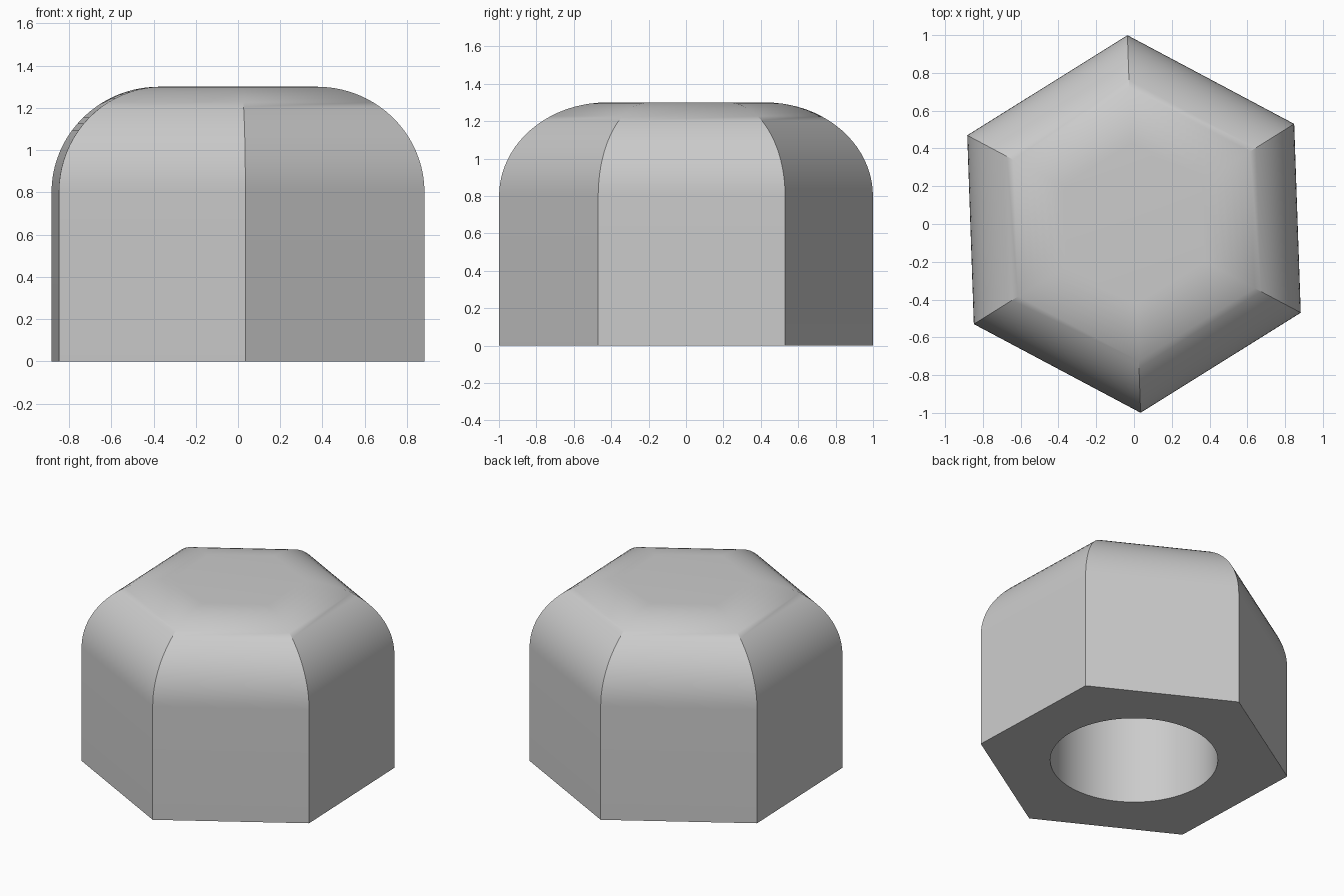
import bpy
import bmesh
import math

cube = bpy.data.objects.get("Cube")
if cube:
    bpy.data.objects.remove(cube, do_unlink=True)

SIDES, TURN = 6, math.radians(-88)
HEIGHT, ROUND = 1.30, 0.50
HOLE_RADIUS, HOLE_DEPTH, HOLE_SEGMENTS = 0.535, 0.95, 96
ROUND_STEPS = 20

steel = bpy.data.materials.new("plain grey steel")
steel.use_nodes = True
colour = (0.6, 0.6, 0.6, 1)
steel.diffuse_color = colour
steel.node_tree.nodes["Principled BSDF"].inputs["Base Color"].default_value = colour


def ring(bm, radius, z, count):
    return [bm.verts.new((radius * math.cos(TURN + math.tau * i / count),
                          radius * math.sin(TURN + math.tau * i / count), z))
            for i in range(count)]


def bridge(bm, lower, upper):
    n = len(lower)
    for i in range(n):
        j = (i + 1) % n
        bm.faces.new((lower[i], lower[j], upper[j], upper[i]))


bm = bmesh.new()

# Hexagonal walls and the rounded shoulder, ending in a flat top
base = ring(bm, 1, 0, SIDES)
previous = base
for k in range(ROUND_STEPS + 1):
    a = math.pi / 2 * k / ROUND_STEPS
    inset = ROUND * (1 - math.cos(a)) / math.cos(math.pi / SIDES)
    current = ring(bm, 1 - inset, HEIGHT - ROUND + ROUND * math.sin(a), SIDES)
    bridge(bm, previous, current)
    previous = current
bm.faces.new(previous)

# Blind round bore
mouth = ring(bm, HOLE_RADIUS, 0, HOLE_SEGMENTS)
end = ring(bm, HOLE_RADIUS, HOLE_DEPTH, HOLE_SEGMENTS)
bridge(bm, mouth, end)
bm.faces.new(end)

# Underside between the hexagon and the bore mouth
step = HOLE_SEGMENTS // SIDES
for i in range(SIDES):
    arc = [mouth[(i * step + k) % HOLE_SEGMENTS] for k in range(step + 1)]
    bm.faces.new([base[i]] + arc + [base[(i + 1) % SIDES]])

bmesh.ops.recalc_face_normals(bm, faces=bm.faces[:])
mesh = bpy.data.meshes.new("cap_nut")
bm.to_mesh(mesh)
bm.free()
mesh.materials.append(steel)

nut = bpy.data.objects.new("cap_nut", mesh)
bpy.context.collection.objects.link(nut)
bpy.ops.object.select_all(action="DESELECT")
nut.select_set(True)
bpy.context.view_layer.objects.active = nut
bpy.ops.object.shade_smooth_by_angle(angle=math.radians(30))
